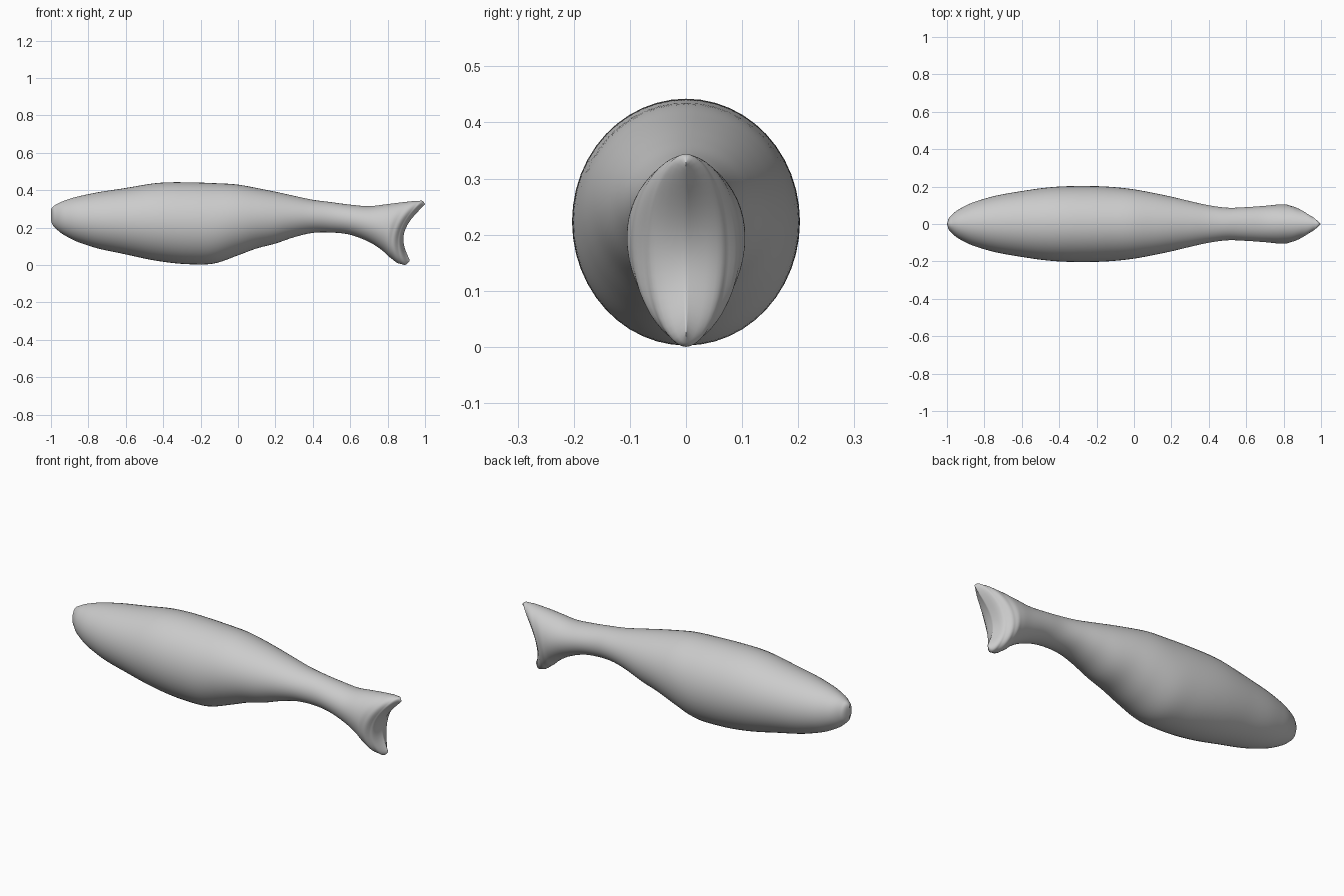
import bpy, bmesh, math

if "Cube" in bpy.data.objects:
    bpy.data.objects.remove(bpy.data.objects["Cube"])

SIDES, STEPS = 48, 6

# Straight body stations: x, top z, bottom z, half width
body = [
    (-1.0, .295, .235, 0), (-.992, .308, .215, .026), (-.97, .323, .19, .052),
    (-.9, .352, .142, .098), (-.8, .377, .102, .135), (-.6, .41, .055, .176),
    (-.43, .437, .02, .198), (-.25, .44, .002, .203), (-.13, .436, .006, .199),
    (0, .428, .05, .185), (.1, .41, .087, .167), (.2, .39, .113, .146),
    (.3, .368, .147, .122), (.4, .347, .17, .1), (.5, .334, .172, .087),
    (.6, .321, .16, .09)]
# Full stations: top x, top z, bottom x, bottom z, forward bow, half width
stations = [(x, t, x, b, 0, w) for x, t, b, w in body]
# Forked tail: sections bow into a notch and close on a curved edge
stations += [
    (.7, .313, .7, .122, .01, .098), (.8, .324, .77, .077, 0, .105),
    (.9, .336, .82, .033, -.035, .1), (.965, .341, .87, .004, -.058, .077),
    (.99, .338, .902, .003, -.066, .043), (1.0, .325, .918, .02, -.07, 0)]


def blend(p0, p1, p2, p3, t):
    """Smooth curve through the stations, spaced by their distance."""
    k0, k1, k2 = (max(abs(a[0] - b[0]), .01) for a, b in ((p1, p0), (p2, p1), (p3, p2)))
    out = []
    for a, b, c, d in zip(p0, p1, p2, p3):
        s0, s1, s2 = (b - a) / k0, (c - b) / k1, (d - c) / k2
        m1 = k1 * (s0 * k1 + s1 * k0) / (k0 + k1)
        m2 = k1 * (s1 * k2 + s2 * k1) / (k1 + k2)
        out.append((2*t**3 - 3*t**2 + 1) * b + (t**3 - 2*t**2 + t) * m1
                   + (3*t**2 - 2*t**3) * c + (t**3 - t**2) * m2)
    return out


def ring(bm, s):
    tx, tz, bx, bz, bow, w = s
    verts = []
    for i in range(SIDES):
        a = 2 * math.pi * i / SIDES
        c = (math.cos(a) + 1) / 2
        verts.append(bm.verts.new((bx + (tx - bx) * c + bow * abs(math.sin(a)) ** 2.5,
                                   max(w, 0) * math.sin(a), bz + (tz - bz) * c)))
    return verts


# Fish body and tail as one smooth loft
bm = bmesh.new()
rings = []
n = len(stations)
for i in range(n - 1):
    p = [stations[min(max(j, 0), n - 1)] for j in range(i - 1, i + 3)]
    for k in range(STEPS):
        rings.append(ring(bm, blend(*p, k / STEPS)))
rings.append(ring(bm, stations[-1]))
for r, q in zip(rings, rings[1:]):
    for i in range(SIDES):
        j = (i + 1) % SIDES
        bm.faces.new((r[i], r[j], q[j], q[i]))

# Zip the nose and the tail edge shut
bmesh.ops.remove_doubles(bm, verts=rings[0] + rings[-1], dist=1e-5)
bmesh.ops.recalc_face_normals(bm, faces=bm.faces)
low = min(v.co.z for v in bm.verts)
for v in bm.verts:
    v.co.z -= low
mesh = bpy.data.meshes.new("fish_body")
bm.to_mesh(mesh)
bm.free()
mesh.shade_smooth()
bpy.context.collection.objects.link(bpy.data.objects.new("fish_body", mesh))
